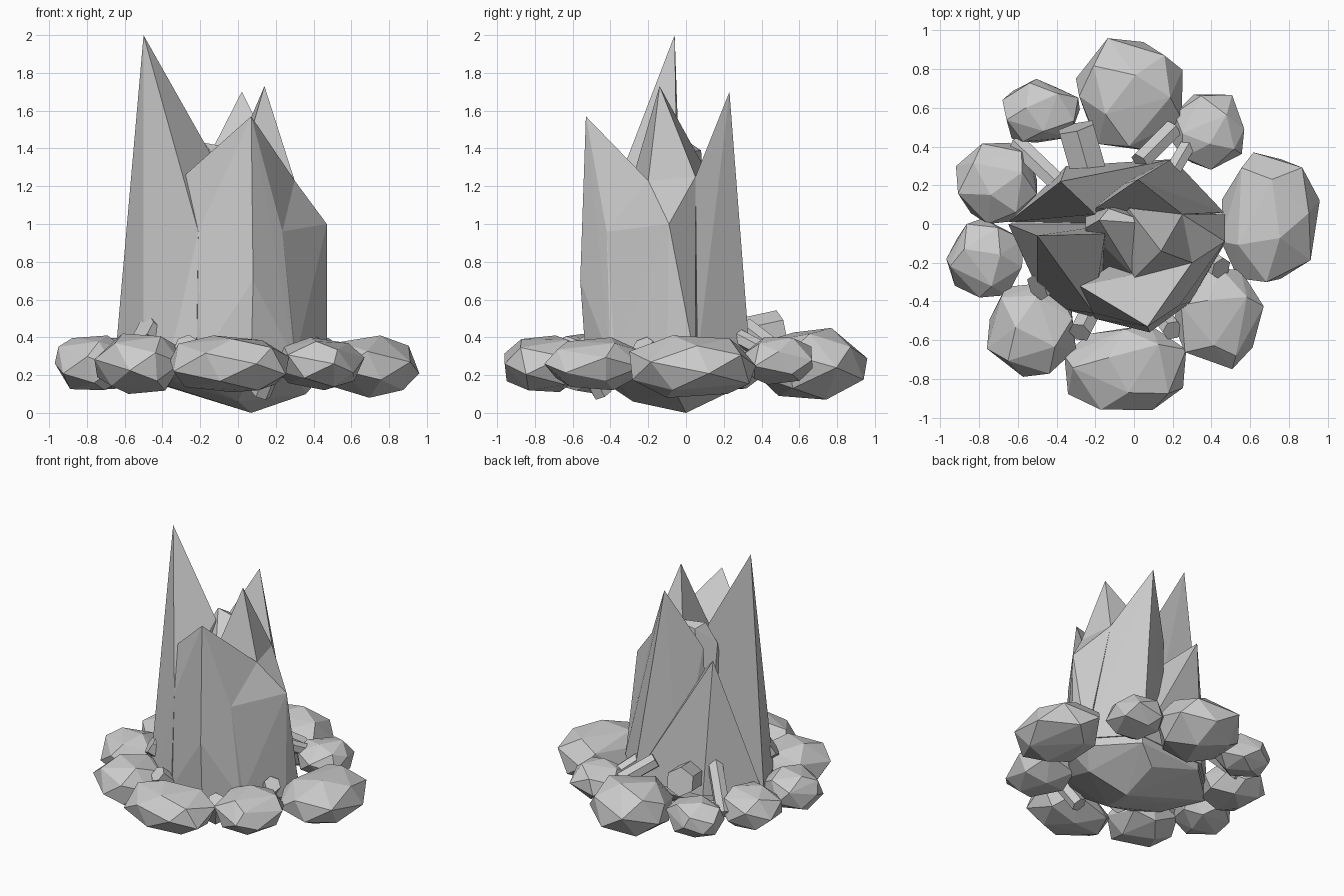
import bpy, bmesh, math, random
from mathutils import Vector

if "Cube" in bpy.data.objects:
    bpy.data.objects.remove(bpy.data.objects["Cube"])

random.seed(4)

def hull(name, points):
    """Flat-shaded convex solid around a few points."""
    bm = bmesh.new()
    for p in points:
        bm.verts.new(p)
    res = bmesh.ops.convex_hull(bm, input=bm.verts[:])
    junk = [g for g in res["geom_interior"] + res["geom_unused"]
            if isinstance(g, bmesh.types.BMVert) and g.is_valid]
    bmesh.ops.delete(bm, geom=list(set(junk)), context='VERTS')
    bmesh.ops.recalc_face_normals(bm, faces=bm.faces[:])
    me = bpy.data.meshes.new(name)
    bm.to_mesh(me)
    bm.free()
    ob = bpy.data.objects.new(name, me)
    bpy.context.collection.objects.link(ob)
    return ob

def rock(name, lo, hi, n=19):
    """Faceted boulder filling a bounding box, slightly boxier than an ellipsoid."""
    pts = []
    turn = random.uniform(0, 6.28)
    for i in range(n):
        z = 1 - 2 * (i + 0.5) / n
        a = i * 2.39996 + turn + random.uniform(-0.2, 0.2)
        r = math.sqrt(1 - z * z)
        p = Vector((r * math.cos(a), r * math.sin(a), z)) * random.uniform(0.94, 1.04)
        pts.append(Vector([math.copysign(abs(c) ** 0.93, c) for c in p]))
    for k in range(3):
        a, b = min(p[k] for p in pts), max(p[k] for p in pts)
        for p in pts:
            p[k] = lo[k] + (p[k] - a) / (b - a) * (hi[k] - lo[k])
    return hull(name, pts)

def stick(name, a, b, r):
    """Six-sided crystal stub from a to b."""
    a, b = Vector(a), Vector(b)
    d = b - a
    bpy.ops.mesh.primitive_cylinder_add(vertices=6, radius=r, depth=d.length,
                                        location=(a + b) / 2)
    ob = bpy.context.object
    ob.name = name
    ob.rotation_euler = d.to_track_quat('Z', 'Y').to_euler()

# Root mass: footprint with a pointed underside
foot = [(-.64, 0), (-.5, -.32), (-.36, -.43), (-.2, -.48), (.07, -.52), (.3, -.39),
        (.46, -.1), (.46, .05), (.2, .33), (-.33, .29)]
tower = hull("crystal_tower", [(x, y, z) for x, y in foot for z in (.22, .31)]
             + [(.07, 0, 0), (-.3, -.1, .12), (.36, -.05, .1), (.05, .25, .12), (0, -.28, .06)])

# Large spires
notch = (-.28, -.32, 1.26)
valley = (-.21, -.46, .96)
p1, p2, p3 = (.235, -.42, .96), (.30, -.2, 1.23), (.47, -.09, 1.0)
back_notch = (.25, .05, 1.25)
spires = [
    hull("tall_spire", [(-.5, -.06, 2.0), notch, valley, (-.15, -.05, 1.38), (-.65, 0, .29),
         (-.5, -.33, .29), (-.36, -.44, .29), (-.22, -.48, .29), (-.1, 0, .29)]),
    hull("front_spire", [(.07, -.53, 1.57), (.08, -.56, .70), p1, p2, notch, valley,
         (.3, -.4, .28), (.07, -.53, .28), (-.2, -.49, .28), (-.3, -.4, .28), (.2, 0, .28)]),
    hull("right_shard", [p1, p2, p3, back_notch, (.47, .05, .27), (.47, -.1, .27),
         (.3, -.39, .27), (0, -.1, .27)]),
    hull("middle_spire", [(.14, -.14, 1.73), p2, back_notch, (0, -.28, 1.25),
         (-.03, .08, 1.33), (.45, .04, .26), (.2, .2, .26), (-.2, -.2, .26)]),
    hull("back_spire", [(.02, .23, 1.70), back_notch, (-.2, .08, 1.27), (.465, .06, .28),
         (.2, .34, .28), (-.08, .2, .28), (-.2, 0, .28)]),
    hull("side_spire", [(-.38, .22, 1.27), (-.65, .01, .27), (-.35, .3, .27), (.2, .335, .27),
         (-.1, 0, .27), (-.2, .05, 1.1)]),
    hull("centre_shard", [(-.18, .02, 1.43), (-.13, .08, 1.39), (-.25, -.02, 1.28),
         (0, -.27, 1.2), (.1, 0, 1.38), (-.25, .1, .4), (.1, .15, .4), (-.25, -.25, .4)])]

# Fuse the spires into one crystal body
bpy.context.view_layer.objects.active = tower
for s in spires:
    mod = tower.modifiers.new("fuse", 'BOOLEAN')
    mod.operation, mod.solver, mod.object = 'UNION', 'EXACT', s
    bpy.ops.object.modifier_apply(modifier=mod.name)
    bpy.data.objects.remove(s)

# Ring of boulders: x, y, z ranges
ring = [(-.30, .25, .38, .96, .07, .45), (.45, .96, -.30, .37, .08, .41),
        (.20, .57, .28, .67, .15, .40), (-.68, -.28, .42, .75, .13, .39),
        (-.92, -.50, 0, .42, .12, .40), (-.97, -.57, -.38, .03, .12, .41),
        (-.76, -.30, -.79, -.30, .10, .42), (-.36, .27, -.96, -.52, .11, .41),
        (.20, .67, -.75, -.23, .12, .40)]
for i, (x0, x1, y0, y1, z0, z1) in enumerate(ring):
    rock(f"boulder_{i + 1}", (x0, y0, z0), (x1, y1, z1))

# Small crystal stubs between the boulders
stubs = [((-.22, .22, .38), (-.3, .50, .44), .105), ((-.38, .2, .50), (-.6, .41, .24), .055),
         ((.03, .32, .45), (.2, .49, .32), .055), ((.18, .24, .42), (.28, .41, .33), .045),
         ((.36, -.17, .25), (.45, -.23, .36), .06), ((-.38, -.25, .36), (-.5, -.33, .45), .075),
         ((-.2, -.4, .2), (-.28, -.56, .37), .06), ((.12, -.44, .1), (.2, -.55, .3), .055)]
for i, (a, b, r) in enumerate(stubs):
    stick(f"stub_{i + 1}", a, b, r)
